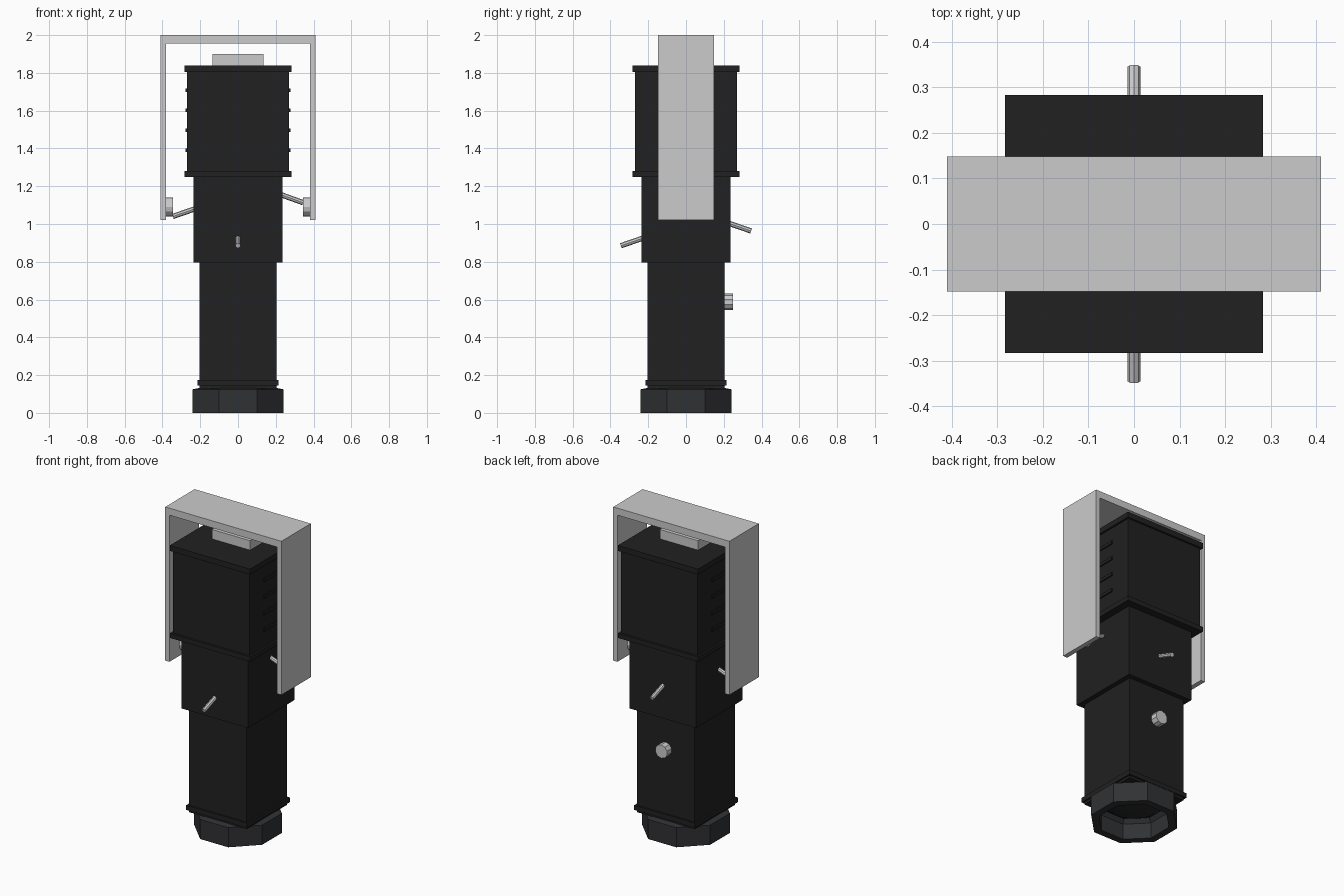
import bpy, bmesh, math
from mathutils import Vector

if "Cube" in bpy.data.objects:
    bpy.data.objects.remove(bpy.data.objects["Cube"])


def material(name, rgb):
    m = bpy.data.materials.new(name)
    m.diffuse_color = (*rgb, 1)
    m.use_nodes = True
    m.node_tree.nodes["Principled BSDF"].inputs["Base Color"].default_value = m.diffuse_color
    return m


black = material("black_metal", (0.015, 0.015, 0.016))
dark = material("dark_ring", (0.03, 0.031, 0.034))
glass = material("dark_lens", (0.02, 0.021, 0.023))


def finish(bm, name, mat=None):
    bmesh.ops.recalc_face_normals(bm, faces=bm.faces)
    me = bpy.data.meshes.new(name)
    bm.to_mesh(me)
    bm.free()
    ob = bpy.data.objects.new(name, me)
    bpy.context.collection.objects.link(ob)
    if mat:
        me.materials.append(mat)
    return ob


def box(name, hx, hy, z0, z1, mat=None, x=0):
    bm = bmesh.new()
    bmesh.ops.create_cube(bm, size=1)
    for v in bm.verts:
        v.co = (x + v.co.x * 2 * hx, v.co.y * 2 * hy, z0 + (v.co.z + 0.5) * (z1 - z0))
    return finish(bm, name, mat)


def rod(name, a, b, r, sides, mat=None):
    a, b = Vector(a), Vector(b)
    bm = bmesh.new()
    bmesh.ops.create_cone(bm, cap_ends=True, segments=sides, radius1=r, radius2=r, depth=(b - a).length)
    rot = (b - a).to_track_quat('Z', 'Y')
    for v in bm.verts:
        v.co = rot @ v.co + (a + b) / 2
    return finish(bm, name, mat)


def lathe(name, profile, sides, mat):
    # closed rings swept around z, flats facing the axes
    bm = bmesh.new()
    rings = []
    for r, z in profile:
        angles = [(i + 0.5) * math.tau / sides for i in range(sides)]
        rings.append([bm.verts.new((r * math.cos(t), r * math.sin(t), z)) for t in angles])
    for k, ring in enumerate(rings):
        nxt = rings[(k + 1) % len(rings)]
        for i in range(sides):
            j = (i + 1) % sides
            bm.faces.new((ring[i], ring[j], nxt[j], nxt[i]))
    return finish(bm, name, mat)


# stepped square body
box("lamp_housing", 0.27, 0.27, 1.25, 1.84, black)
box("housing_top_flange", 0.283, 0.283, 1.805, 1.84, black)
box("housing_bottom_flange", 0.283, 0.283, 1.25, 1.28, black)
box("shutter_body", 0.235, 0.235, 0.795, 1.25, black)
box("lens_tube", 0.204, 0.204, 0.13, 0.795, black)
box("tube_flange", 0.215, 0.215, 0.145, 0.175, black)
box("top_cap", 0.135, 0.07, 1.84, 1.90)

# cooling fins on both sides of the housing
for side in (-1, 1):
    for i in range(4):
        z = 1.39 + i * 0.106
        box("cooling_fin", 0.008, 0.13, z - 0.01, z + 0.01, black, x=side * 0.27)

# octagonal front ring and lens
c = math.cos(math.pi / 8)
lathe("front_ring", [(0.24 / c, 0), (0.24 / c, 0.125), (0.204, 0.135), (0.19, 0.125), (0.195 / c, 0.10), (0.195 / c, 0)], 8, dark)
bm = bmesh.new()
bmesh.ops.create_uvsphere(bm, u_segments=24, v_segments=12, radius=1)
for v in bm.verts:
    v.co = (v.co.x * 0.18, v.co.y * 0.18, 0.135 + v.co.z * 0.05)
for f in bm.faces:
    f.smooth = True
finish(bm, "lens", glass)

# hanging yoke, one bent strap
outer = [(-0.41, 1.02), (-0.41, 2.0), (0.41, 2.0), (0.41, 1.02)]
inner = [(0.38, 1.02), (0.38, 1.955), (-0.38, 1.955), (-0.38, 1.02)]
bm = bmesh.new()
face = bm.faces.new([bm.verts.new((x, -0.148, z)) for x, z in outer + inner])
ext = bmesh.ops.extrude_face_region(bm, geom=[face])
for v in ext["geom"]:
    if isinstance(v, bmesh.types.BMVert):
        v.co.y = 0.148
finish(bm, "yoke")

# yoke knobs and rear clamp bolt
for side in (-1, 1):
    rod("yoke_knob", (side * 0.345, 0, 1.09), (side * 0.382, 0, 1.09), 0.05, 12)
rod("clamp_bolt", (0, 0.19, 0.588), (0, 0.25, 0.588), 0.043, 10)

# four shutter levers
levers = {
    "right": ((0.2, 0, 1.165), (0.345, 0, 1.113)),
    "left": ((-0.2, 0, 1.09), (-0.345, 0, 1.04)),
    "front": ((0, -0.2, 0.935), (0, -0.345, 0.885)),
    "back": ((0, 0.2, 1.013), (0, 0.345, 0.963)),
}
for key, (a, b) in levers.items():
    rod(key + "_shutter_lever", a, b, 0.014, 8)
